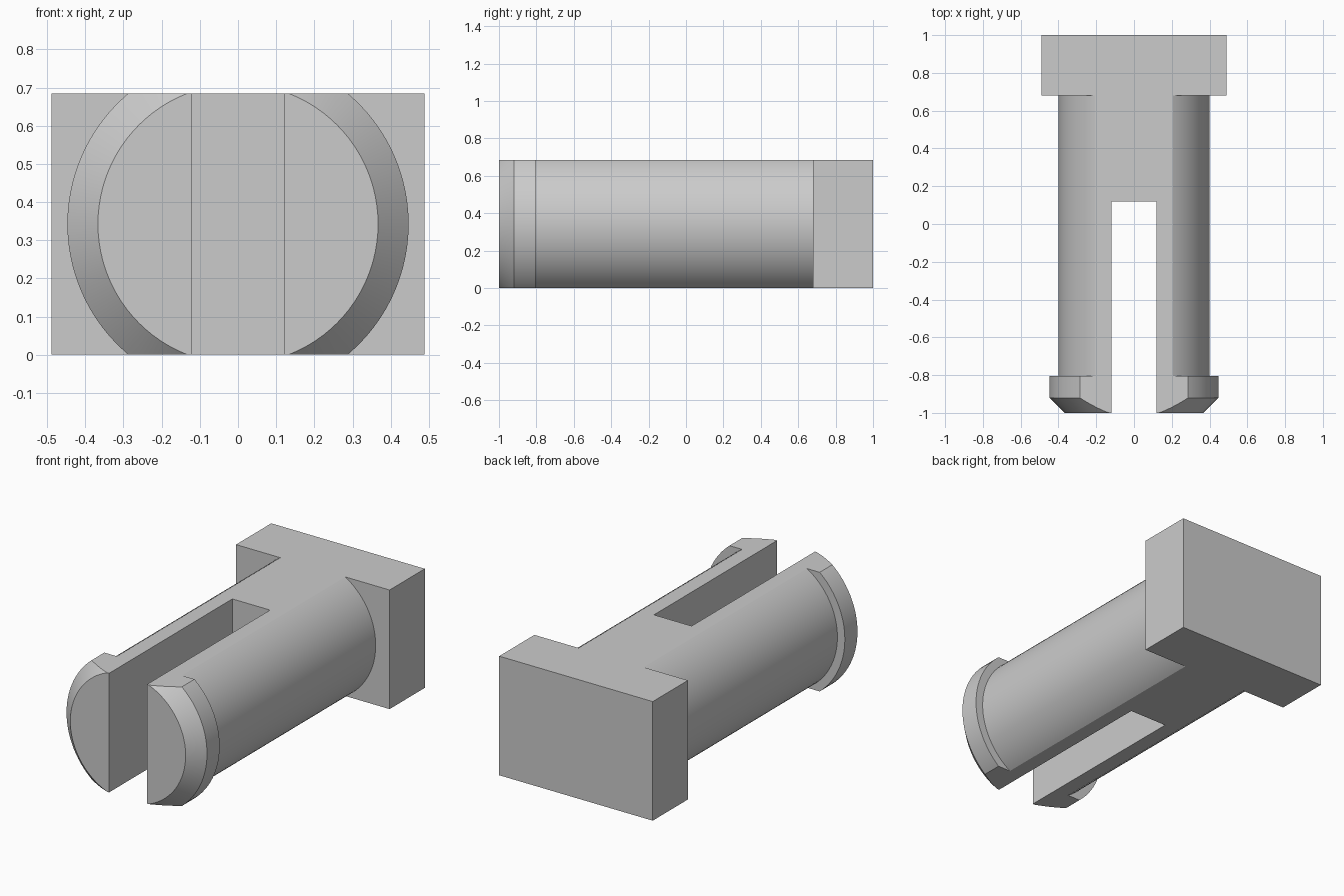
import bpy
import bmesh
import math
from mathutils import Matrix, Vector

cube = bpy.data.objects.get("Cube")
if cube:
    bpy.data.objects.remove(cube, do_unlink=True)

HEIGHT = 0.685
AXIS = HEIGHT / 2
SIDES = 96

grey = bpy.data.materials.new("plain grey")
grey.use_nodes = True
colour = (0.6, 0.6, 0.6, 1)
grey.diffuse_color = colour
grey.node_tree.nodes["Principled BSDF"].inputs["Base Color"].default_value = colour


def make_object(name, bm):
    bmesh.ops.recalc_face_normals(bm, faces=bm.faces)
    mesh = bpy.data.meshes.new(name)
    bm.to_mesh(mesh)
    bm.free()
    mesh.materials.append(grey)
    obj = bpy.data.objects.new(name, mesh)
    bpy.context.collection.objects.link(obj)
    return obj


def box(name, half_x, y0, y1, z0, z1):
    bm = bmesh.new()
    size = Matrix.Diagonal((2 * half_x, y1 - y0, z1 - z0, 1))
    place = Matrix.Translation((0, (y0 + y1) / 2, (z0 + z1) / 2))
    bmesh.ops.create_cube(bm, size=1, matrix=place @ size)
    return make_object(name, bm)


def turned(name, profile):
    """Revolve (radius, y) points about the long axis, then cut the two flats."""
    bm = bmesh.new()
    rings = []
    for radius, y in profile:
        angles = [math.tau * i / SIDES for i in range(SIDES)]
        rings.append([bm.verts.new((radius * math.cos(a), y, AXIS + radius * math.sin(a)))
                      for a in angles])
    for a, b in zip(rings, rings[1:]):
        for i in range(SIDES):
            j = (i + 1) % SIDES
            bm.faces.new((a[i], a[j], b[j], b[i]))
    bm.faces.new(rings[0])
    bm.faces.new(rings[-1])
    for z, up in ((0, -1), (HEIGHT, 1)):
        geom = bm.verts[:] + bm.edges[:] + bm.faces[:]
        bmesh.ops.bisect_plane(bm, geom=geom, plane_co=Vector((0, 0, z)),
                               plane_no=Vector((0, 0, up)), clear_outer=True)
        rim = [e for e in bm.edges if e.is_boundary]
        bmesh.ops.contextual_create(bm, geom=rim)
    return make_object(name, bm)


def combine(target, tool, operation):
    mod = target.modifiers.new(operation.lower(), "BOOLEAN")
    mod.object = tool
    mod.operation = operation
    mod.solver = "EXACT"
    bpy.context.view_layer.objects.active = target
    bpy.ops.object.modifier_apply(modifier=mod.name)
    bpy.data.objects.remove(tool, do_unlink=True)


# Round shaft with chamfered snap lip at the front
pin = turned("slotted_pin", [(0.367, -1), (0.447, -0.92), (0.447, -0.805),
                             (0.4, -0.805), (0.4, 0.68)])

# Rectangular head at the back
combine(pin, box("head", 0.4885, 0.68, 1, 0, HEIGHT), "UNION")

# Slot that splits the front into two prongs
combine(pin, box("slot_cutter", 0.12, -1.2, 0.12, -0.2, HEIGHT + 0.2), "DIFFERENCE")

# Smooth round sides with crisp edges
bpy.ops.object.select_all(action="DESELECT")
pin.select_set(True)
bpy.context.view_layer.objects.active = pin
bpy.ops.object.shade_smooth_by_angle(angle=math.radians(25))
